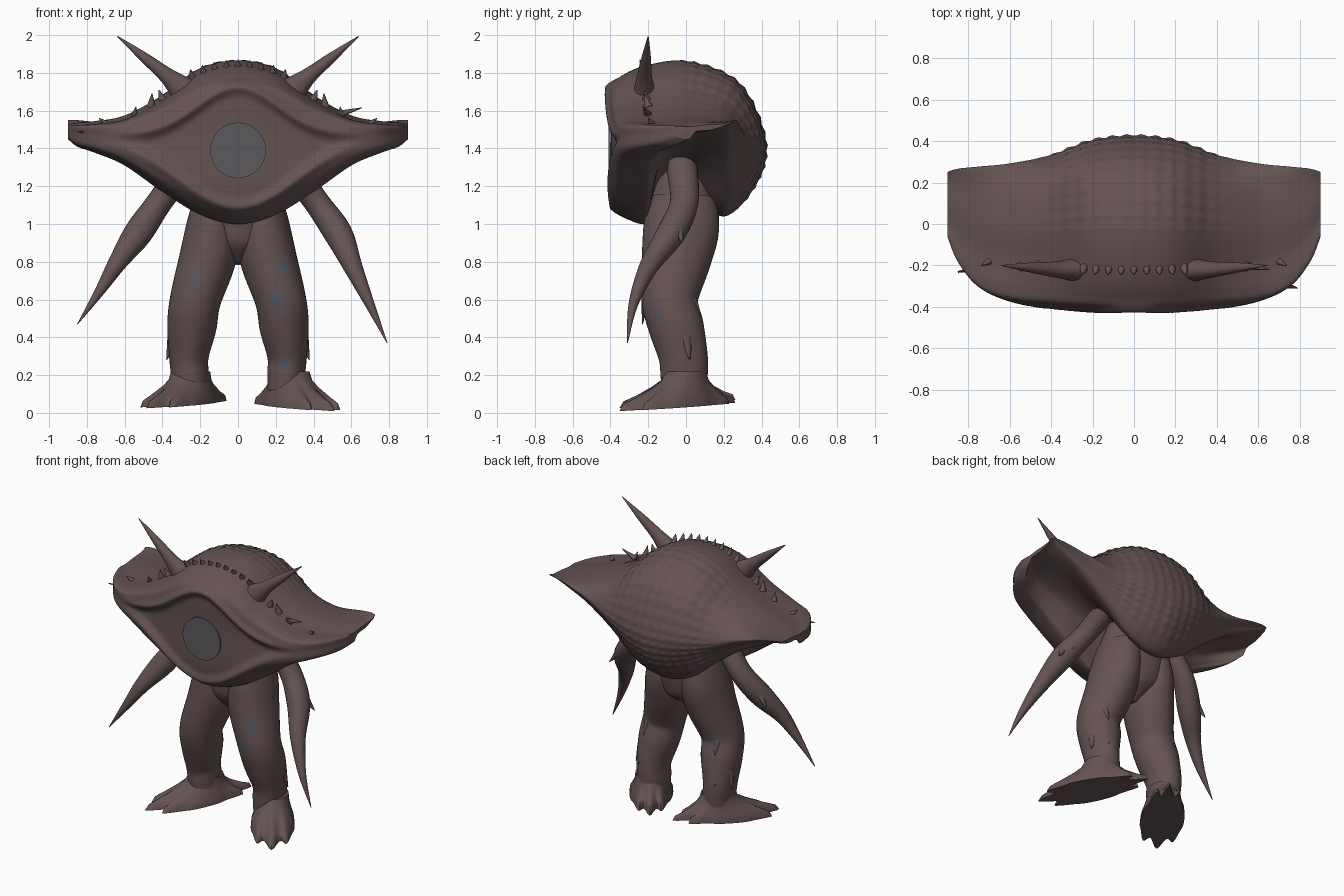
import bpy, bmesh, math
from mathutils import Vector

if "Cube" in bpy.data.objects:
    bpy.data.objects.remove(bpy.data.objects["Cube"], do_unlink=True)


def material(name, rgb):
    m = bpy.data.materials.new(name)
    m.use_nodes = True
    m.diffuse_color = (*rgb, 1)
    bsdf = m.node_tree.nodes["Principled BSDF"]
    bsdf.inputs["Base Color"].default_value = (*rgb, 1)
    bsdf.inputs["Roughness"].default_value = 0.8
    return m


SKIN = material("brown skin", (0.13, 0.085, 0.085))
IRIS = material("grey iris", (0.11, 0.1, 0.11))
SPOT = material("blue grey spots", (0.085, 0.095, 0.125))


def catmull(rows, steps, closed=False):
    """Smooth curve through rows of numbers of any width."""
    n = len(rows)
    out = []
    get = (lambda i: rows[i % n]) if closed else (lambda i: rows[min(max(i, 0), n - 1)])
    for i in range(n if closed else n - 1):
        for k in range(steps):
            t = k / steps
            out.append([0.5 * (2 * b + (c - a) * t + (2 * a - 5 * b + 4 * c - d) * t * t
                               + (3 * b - a - 3 * c + d) * t ** 3)
                        for a, b, c, d in zip(get(i - 1), get(i), get(i + 1), get(i + 2))])
    if not closed:
        out.append(list(rows[-1]))
    return out


def skin_rings(name, rings, spots=(), mats=(SKIN,)):
    """Bridge a list of equal rings, cap the ends and shade smooth."""
    bm = bmesh.new()
    loops = [[bm.verts.new(p) for p in r] for r in rings]
    n = len(loops[0])
    for a, b in zip(loops, loops[1:]):
        for i in range(n):
            bm.faces.new((a[i], a[(i + 1) % n], b[(i + 1) % n], b[i]))
    bm.faces.new(loops[0])
    bm.faces.new(loops[-1])
    bmesh.ops.recalc_face_normals(bm, faces=bm.faces)
    for f in bm.faces:
        f.smooth = True
        c = f.calc_center_median()
        if any((c - Vector(s[:3])).length < s[3] for s in spots):
            f.material_index = 1
    mesh = bpy.data.meshes.new(name)
    bm.to_mesh(mesh)
    bm.free()
    for m in mats:
        mesh.materials.append(m)
    ob = bpy.data.objects.new(name, mesh)
    bpy.context.collection.objects.link(ob)
    bpy.context.view_layer.objects.active = ob
    ob.select_set(True)
    bpy.ops.object.shade_smooth_by_angle(angle=math.radians(50))
    ob.select_set(False)


def limb(name, rows, sides=24, steps=6, **kw):
    """Loft along rows of x, y, z, radius, depth radius."""
    pts = catmull(rows, steps)
    rings = []
    for i, (x, y, z, rx, ry) in enumerate(pts):
        a, b = pts[max(i - 1, 0)], pts[min(i + 1, len(pts) - 1)]
        t = (Vector(b[:3]) - Vector(a[:3])).normalized()
        u = t.cross(Vector((0, 1, 0))).normalized()
        v = u.cross(t)
        rings.append([Vector((x, y, z)) + u * rx * math.cos(q) + v * ry * math.sin(q)
                      for q in (2 * math.pi * k / sides for k in range(sides))])
    skin_rings(name, rings, **kw)


def spike(name, base, tip, r):
    limb(name, [(*base, r, r), (*tip, 0.002, 0.002)], sides=8, steps=3)


# Head: x, front y, top z, lip z, back y, bulge z, rear hem z, inner roof z
half = [(0, -.41, 1.86, 1.0, .42, 1.45, 1.04, 1.2),
        (.2, -.402, 1.82, 1.05, .40, 1.45, 1.1, 1.3),
        (.4, -.385, 1.68, 1.17, .33, 1.45, 1.26, 1.37),
        (.6, -.36, 1.575, 1.31, .29, 1.5, 1.4, 1.44),
        (.75, -.30, 1.545, 1.375, .275, 1.535, 1.475, 1.48),
        (.85, -.18, 1.535, 1.41, .265, 1.55, 1.52, 1.49),
        (.9, -.06, 1.525, 1.45, .25, 1.55, 1.53, 1.5)]
stations = catmull([(-r[0], *r[1:]) for r in half[:0:-1]] + half, 12)
SUB = 16


def head_ring(x, yf, zt, zl, yb, zb, zh, zi):
    s = min(1, (yb - yf) / .7)
    h = zt - zl
    crease = yf + .2 * s
    yh = yb - (yb - .2) * s
    mix = lambda a, b, t: a + (b - a) * t
    loop = [(yf + .17 * s, zl), (yf + .05 * s, zl + .07 * h), (yf, zl + .2 * h),
            (yf, zl + .55 * h), (yf, zl + .82 * h), (yf + .06 * s, zl + .905 * h),
            (crease, zt - .02 * s), (mix(crease, yb, .35), zt),
            (mix(crease, yb, .78), mix(zb, zt, .72)), (yb, zb),
            (mix(yh, yb, .82 - .4 * abs(x)), mix(zb, zh, .55)), (yh, zh),
            (mix(yf, yh, .7), zi), (yf + .27 * s, zi - .02 * s), (yf + .21 * s, zl + .04 * s)]
    ring = []
    for k, (y, z) in enumerate(catmull(loop, SUB, True)):
        u = k / SUB
        p = Vector((x, y, z))
        if .5 < u < 5.3:
            # raised eyelids around a slightly sunken eye
            up = z - 1.47 - .255 * math.exp(-(x / .3) ** 2)
            low = z - 1.45 + .37 * math.exp(-(x / .42) ** 2)
            fade = max(0, min(1, (.75 - abs(x)) / .3))
            p.y -= fade * .022 * (math.exp(-(up / .03) ** 2) + math.exp(-(low / .04) ** 2))
            if up < 0 < low:
                p.y += .012 * fade * min(1, -up / .06, low / .06)
        if 6.6 < u < 10.8:
            # rows of soft scales on the dome
            fade = max(0, min(1, (.48 - abs(x)) / .15)) * min(1, (u - 6.6) * 2, (10.8 - u) * 2)
            bump = (math.sin(math.pi * x / .07) * math.sin(math.pi * u * 4)) ** 2
            p += (p - Vector((0, 0, 1.4))).normalized() * .01 * fade * bump
        ring.append(p)
    return ring


skin_rings("head", [head_ring(*r) for r in stations])

# Iris plate
bpy.ops.mesh.primitive_cylinder_add(vertices=48, radius=.147, depth=.009,
                                    location=(0, -.405, 1.39), rotation=(math.pi / 2, 0, 0))
iris = bpy.context.object
iris.name = "iris"
iris.data.materials.append(IRIS)

# Torso
limb("torso", [(0, .02, 1.35, .17, .15), (0, -.02, 1.12, .24, .2), (0, -.025, .98, .25, .19),
               (0, -.04, .88, .14, .16), (0, -.05, .79, .03, .06)], sides=40)

spots = [(.25, -.21, .76, .04), (.2, -.24, .6, .04), (.24, -.14, .26, .025),
         (-.23, -.22, .7, .028), (-.35, -.08, .34, .03), (-.25, .06, .6, .035),
         (.2, .11, .8, .03), (.36, -.15, .52, .025)]
leg = [(.11, -.02, 1.14, .12, .18), (.135, -.025, .98, .14, .2), (.16, -.05, .82, .15, .185),
       (.225, -.085, .6, .135, .15), (.245, -.05, .45, .13, .145), (.26, -.015, .3, .105, .13),
       (.255, -.01, .2, .1, .125), (.255, -.01, .12, .1, .12)]


def foot(name, side, centre, lift):
    """Splayed foot with scalloped toes and a lobed heel, turned outward."""
    rings = []
    for z, w in ((.22, 0), (.17, .12), (.13, .35), (.08, .7), (.05, .93), (.015, 1)):
        ring = []
        for k in range(64):
            q = 2 * math.pi * k / 64
            c, s = math.cos(q), math.sin(q)
            toe = .055 * math.cos(9 * q) * abs(c) ** 1.5
            f = (1 - w) * .11 * c + w * (.055 + .315 * c + toe * w)
            g = ((1 - w) * .1 + w * .14 * (1 + .15 * c)) * s
            x = centre + .55 * f + .83 * g
            y = -.83 * f + .55 * g
            ring.append(Vector((side * x, y, z + w * (.02 + lift - .06 * f))))
        rings.append(ring)
    skin_rings(name, rings)


left_forearm = [(.61, -.2, .77, .05, .05), (.70, -.28, .57, .025, .025),
                (.79, -.31, .37, .002, .002)]
right_forearm = [(.635, -.165, .8, .05, .05), (.735, -.21, .64, .026, .026),
                 (.85, -.23, .47, .002, .002)]

for side, label, forearm, ankle, lift in ((1, "left", left_forearm, .275, 0),
                                          (-1, "right", right_forearm, .25, .015)):
    def flip(rows):
        return [(side * r[0], *r[1:]) for r in rows]

    limb(label + "_leg", flip(leg), sides=44, steps=9, spots=spots, mats=(SKIN, SPOT))
    foot(label + "_foot", side, ankle, lift)

    # Arm tapering to a point
    limb(label + "_arm", flip([(.25, -.02, 1.36, .05, .06), (.29, -.02, 1.29, .07, .08),
                               (.42, -.01, 1.11, .068, .075),
                               (.53, -.08, .95, .075, .075)] + forearm))

    # Horn
    limb(label + "_horn", flip([(.27, -.22, 1.69, .085, .06), (.37, -.22, 1.78, .045, .04),
                                (.5, -.21, 1.885, .026, .024), (.64, -.2, 1.995, .002, .002)]))

    # Small thorns of the crest, arm and leg
    thorns = [((.46, -.2, 1.62), (.455, -.22, 1.69), .025),
              ((.55, -.2, 1.57), (.54, -.23, 1.62), .02),
              ((.70, -.18, 1.53), (.735, -.2, 1.56), .018),
              ((.4, -.21, 1.66), (.42, -.22, 1.71), .022),
              ((.55, -.04, .98), (.615, -.02, .9), .03),
              ((.49, -.01, 1.03), (.525, .02, .97), .025),
              ((.34, .0, .4), (.378, .02, .28), .035),
              ((.27, .03, .6), (.28, .08, .51), .03),
              ((.29, .04, .4), (.3, .11, .31), .03)]
    for i, (base, end, r) in enumerate(thorns):
        spike(f"{label}_thorn_{i + 1}", flip([base])[0], flip([end])[0], r)

# Long sideways thorns, one on each wing
spike("left_wing_thorn", (.53, -.2, 1.58), (.655, -.22, 1.615), .02)
spike("right_wing_thorn", (-.77, -.2, 1.48), (-.85, -.235, 1.49), .015)

# Row of small teeth along the crown
for i in range(9):
    x = -.24 + .06 * i
    z = 1.84 - .9 * x * x
    spike(f"crown_spike_{i + 1}", (x, -.21, z - .02), (x * 1.05, -.245, z + .03), .024)
